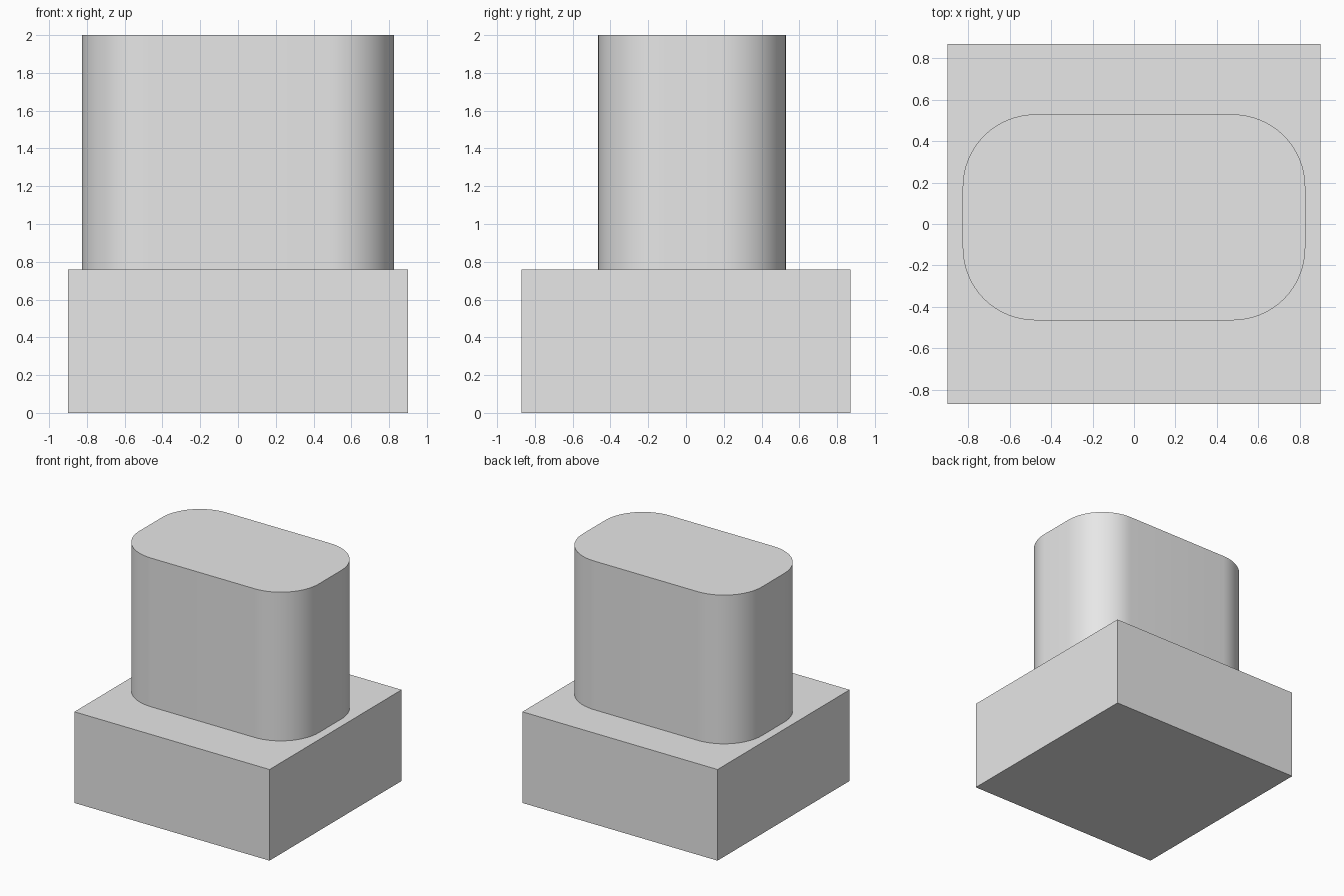
import bpy
import bmesh
from math import cos, sin, pi, radians

default = bpy.data.objects.get("Cube")
if default:
    bpy.data.objects.remove(default, do_unlink=True)

# Single light grey material
grey = bpy.data.materials.new("light_grey")
grey.use_nodes = True
grey.diffuse_color = (0.8, 0.8, 0.8, 1)
grey.node_tree.nodes["Principled BSDF"].inputs["Base Color"].default_value = (0.8, 0.8, 0.8, 1)


def rounded_rectangle(half_x, half_y, radius, steps):
    """Counter-clockwise outline with four arc corners."""
    outline = []
    for corner, (sx, sy) in enumerate([(1, 1), (-1, 1), (-1, -1), (1, -1)]):
        for i in range(steps + 1):
            a = (corner + i / steps) * pi / 2
            outline.append((sx * (half_x - radius) + radius * cos(a),
                            sy * (half_y - radius) + radius * sin(a)))
    return outline


def extrude_outline(name, outline, center_y, bottom, top):
    """Closed prism standing on the given outline."""
    bm = bmesh.new()
    base = bm.faces.new([bm.verts.new((x, y + center_y, bottom)) for x, y in outline])
    ext = bmesh.ops.extrude_face_region(bm, geom=[base], use_keep_orig=True)
    for v in ext["geom"]:
        if isinstance(v, bmesh.types.BMVert):
            v.co.z = top
    bmesh.ops.recalc_face_normals(bm, faces=bm.faces)
    mesh = bpy.data.meshes.new(name)
    bm.to_mesh(mesh)
    bm.free()
    mesh.materials.append(grey)
    obj = bpy.data.objects.new(name, mesh)
    bpy.context.collection.objects.link(obj)
    return obj


# Square-edged base block
X, Y, LEDGE = 0.9, 0.87, 0.76
extrude_outline("base_block", [(X, Y), (-X, Y), (-X, -Y), (X, -Y)], 0, 0, LEDGE)

# Upright block with rounded corners, set slightly to the back
upright = extrude_outline("rounded_upright", rounded_rectangle(0.827, 0.497, 0.35, 16),
                          0.032, LEDGE, 2)
bpy.ops.object.select_all(action="DESELECT")
upright.select_set(True)
bpy.context.view_layer.objects.active = upright
bpy.ops.object.shade_smooth_by_angle(angle=radians(30))
